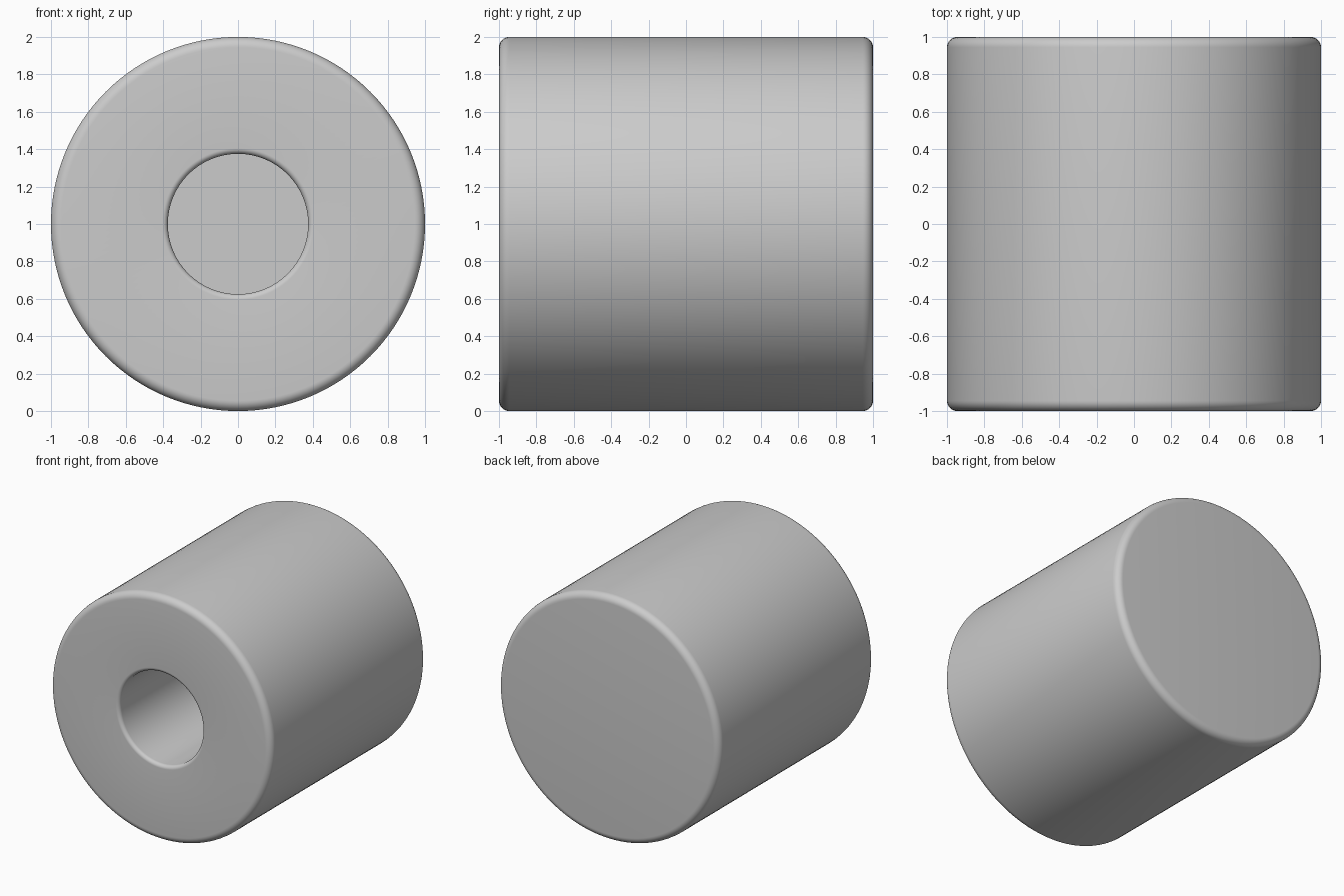
import bpy, bmesh, math

if "Cube" in bpy.data.objects:
    bpy.data.objects.remove(bpy.data.objects["Cube"])

SEGMENTS = 128


def corner(r, y, u, v, size, steps=8):
    """Rounded profile corner at (r, y); u and v point back along the two edges."""
    pts = []
    for i in range(steps + 1):
        a = math.pi / 2 * i / steps
        p, q = size * (1 - math.sin(a)), size * (1 - math.cos(a))
        pts.append((r + u[0] * p + v[0] * q, y + u[1] * p + v[1] * q))
    return pts


# Half section (radius, y): back face, outer wall, front face, blind bore
profile = [(0, 1.0)]
profile += corner(1.0, 1.0, (-1, 0), (0, -1), 0.055)
profile += corner(1.0, -1.0, (0, 1), (-1, 0), 0.055)
profile += corner(0.375, -1.0, (1, 0), (0, 1), 0.03)
profile += [(0.375, 0.45), (0, 0.45)]

# Revolve the section around the y axis through z = 1
bm = bmesh.new()
rings = []
for r, y in profile:
    if r == 0:
        rings.append([bm.verts.new((0, y, 1))] * SEGMENTS)
    else:
        rings.append([bm.verts.new((r * math.cos(a), y, 1 + r * math.sin(a)))
                      for a in (2 * math.pi * k / SEGMENTS for k in range(SEGMENTS))])
for a, b in zip(rings, rings[1:]):
    for k in range(SEGMENTS):
        n = (k + 1) % SEGMENTS
        bm.faces.new(list(dict.fromkeys((a[k], a[n], b[n], b[k]))))
bmesh.ops.recalc_face_normals(bm, faces=bm.faces[:])

mesh = bpy.data.meshes.new("bored_cylinder")
bm.to_mesh(mesh)
bm.free()
body = bpy.data.objects.new("bored_cylinder", mesh)
bpy.context.collection.objects.link(body)

# Smooth shading, keeping the bore floor edge sharp
bpy.context.view_layer.objects.active = body
body.select_set(True)
bpy.ops.object.shade_smooth_by_angle(angle=math.radians(40))
